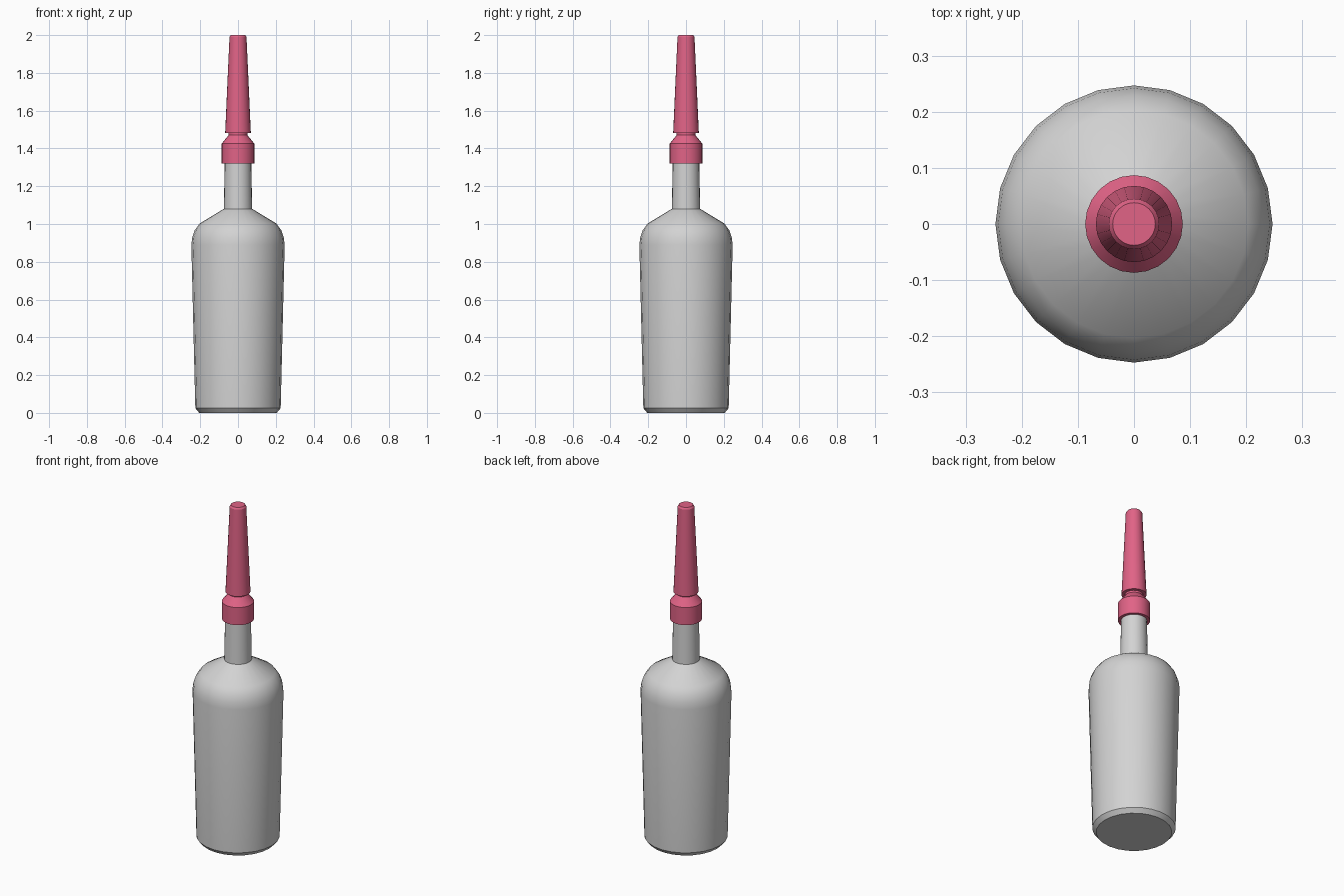
import bpy
import bmesh
from math import cos, sin, pi, radians

SIDES = 24

cube = bpy.data.objects.get("Cube")
if cube:
    bpy.data.objects.remove(cube, do_unlink=True)


def make_material(name, rgb):
    mat = bpy.data.materials.new(name)
    mat.use_nodes = True
    mat.diffuse_color = (*rgb, 1)
    mat.node_tree.nodes["Principled BSDF"].inputs["Base Color"].default_value = (*rgb, 1)
    return mat


def lathe(name, profile, mat):
    """Revolve (radius, height) points around z and cap both ends."""
    bm = bmesh.new()
    rings = []
    for r, z in profile:
        angles = [2 * pi * i / SIDES for i in range(SIDES)]
        rings.append([bm.verts.new((r * cos(a), r * sin(a), z)) for a in angles])
    for low, high in zip(rings, rings[1:]):
        for i in range(SIDES):
            j = (i + 1) % SIDES
            bm.faces.new((low[i], low[j], high[j], high[i]))
    bm.faces.new(rings[0][::-1])
    bm.faces.new(rings[-1])
    mesh = bpy.data.meshes.new(name)
    bm.to_mesh(mesh)
    bm.free()
    mesh.materials.append(mat)
    obj = bpy.data.objects.new(name, mesh)
    bpy.context.collection.objects.link(obj)
    bpy.ops.object.select_all(action="DESELECT")
    obj.select_set(True)
    bpy.context.view_layer.objects.active = obj
    bpy.ops.object.shade_smooth_by_angle(angle=radians(30))
    return obj


grey = make_material("light grey", (0.65, 0.65, 0.65))
pink = make_material("pink", (0.75, 0.125, 0.24))

# Bottle: chamfered foot, slightly flared wall, rounded shoulder, neck
lathe("bottle", [
    (0.205, 0), (0.226, 0.025), (0.247, 0.89), (0.242, 0.93),
    (0.229, 0.967), (0.203, 1.003), (0.075, 1.08), (0.07, 1.33),
], grey)

# Pourer: collar, pinched waist, flared cone base, bevelled tip
lathe("pourer", [
    (0.065, 1.32), (0.087, 1.32), (0.087, 1.425), (0.05, 1.47),
    (0.05, 1.482), (0.068, 1.482), (0.045, 1.99), (0.038, 2),
], pink)
